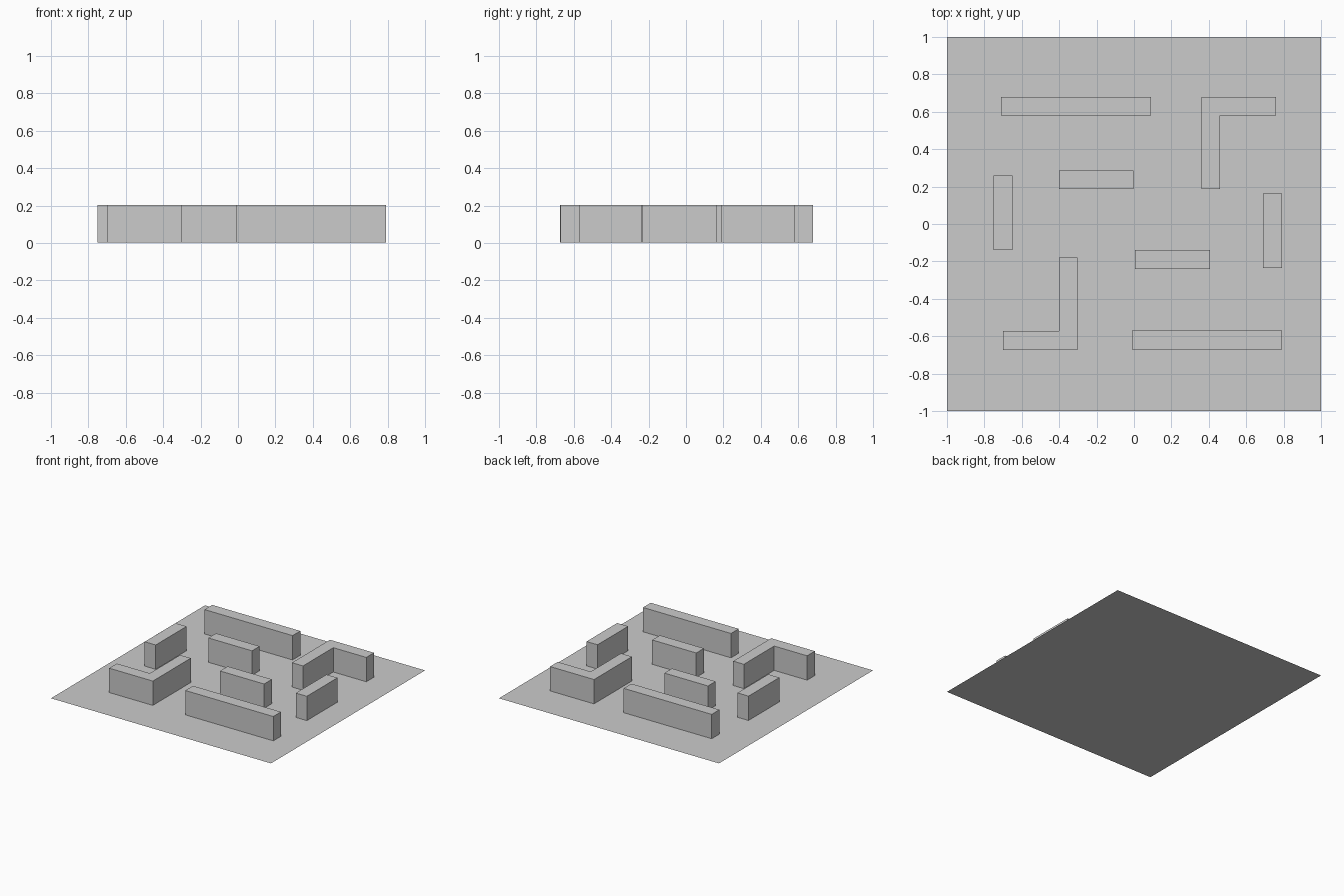
import bpy, bmesh

if "Cube" in bpy.data.objects:
    bpy.data.objects.remove(bpy.data.objects["Cube"])

Z0, Z1 = 0.003, 0.203  # walls sit a hair above the floor sheet


def prism(name, outline):
    """Extrude a counter-clockwise floor outline into a wall."""
    bm = bmesh.new()
    base = bm.faces.new([bm.verts.new((x, y, Z0)) for x, y in outline])
    ext = bmesh.ops.extrude_face_region(bm, geom=[base], use_keep_orig=True)
    top = [v for v in ext["geom"] if isinstance(v, bmesh.types.BMVert)]
    bmesh.ops.translate(bm, verts=top, vec=(0, 0, Z1 - Z0))
    bmesh.ops.recalc_face_normals(bm, faces=bm.faces)
    mesh = bpy.data.meshes.new(name)
    bm.to_mesh(mesh)
    bm.free()
    obj = bpy.data.objects.new(name, mesh)
    bpy.context.collection.objects.link(obj)
    return obj


def wall(name, x0, x1, y0, y1):
    return prism(name, [(x0, y0), (x1, y0), (x1, y1), (x0, y1)])


# Floor: a single flat sheet
bpy.ops.mesh.primitive_plane_add(size=2)
bpy.context.object.name = "floor"

# Straight walls
wall("back_long_wall", -0.71, 0.09, 0.58, 0.68)
wall("front_long_wall", -0.01, 0.79, -0.67, -0.57)
wall("left_wall", -0.75, -0.65, -0.14, 0.26)
wall("right_wall", 0.69, 0.79, -0.235, 0.163)
wall("inner_back_wall", -0.40, -0.003, 0.187, 0.286)
wall("inner_front_wall", 0.005, 0.405, -0.24, -0.14)

# L-shaped corner walls
prism("back_corner_wall", [(0.36, 0.187), (0.46, 0.187), (0.46, 0.58),
                           (0.76, 0.58), (0.76, 0.68), (0.36, 0.68)])
prism("front_corner_wall", [(-0.70, -0.673), (-0.303, -0.673), (-0.303, -0.18),
                            (-0.40, -0.18), (-0.40, -0.573), (-0.70, -0.573)])
